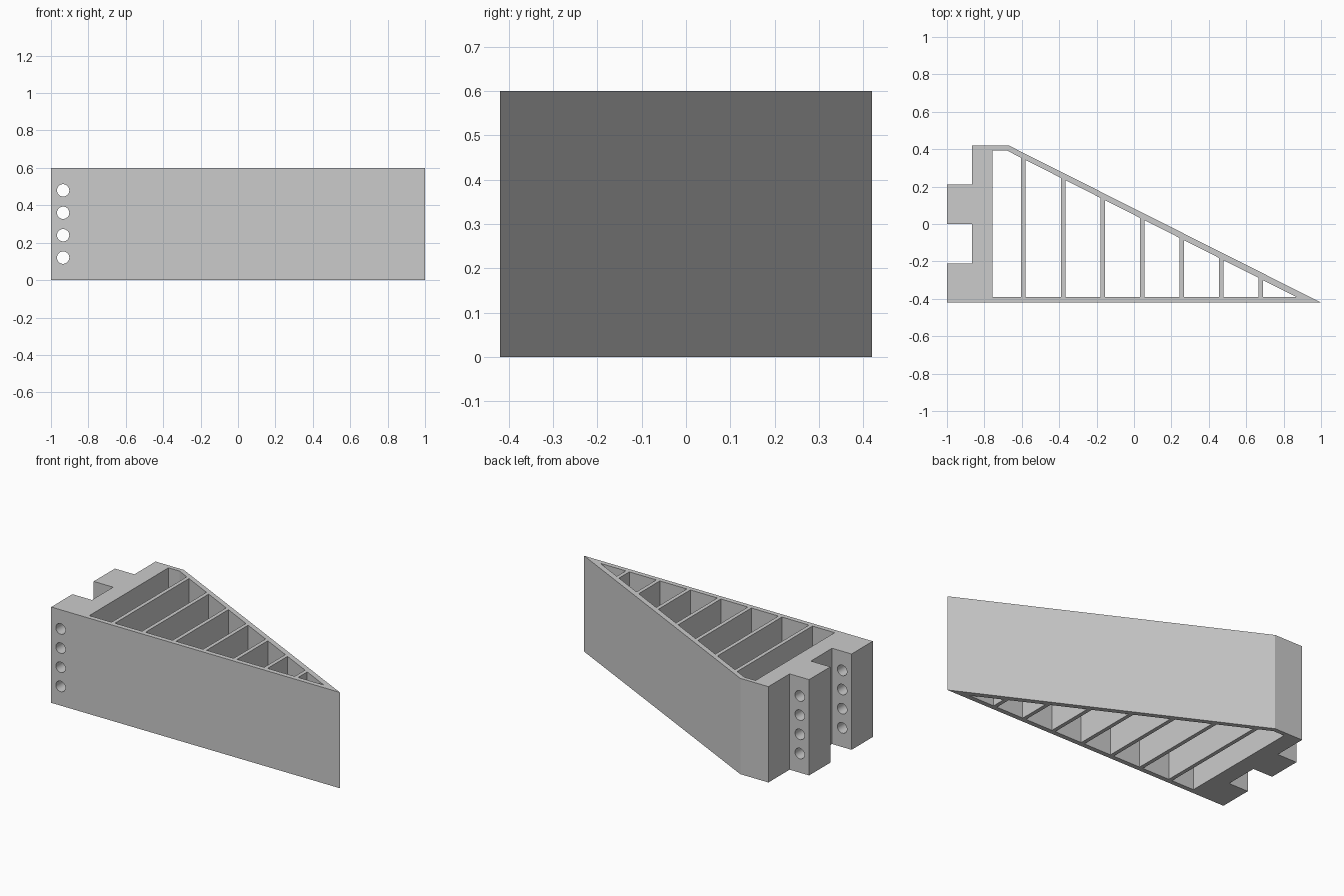
import bpy, bmesh, math
from mathutils import Matrix

cube = bpy.data.objects.get("Cube")
if cube:
    bpy.data.objects.remove(cube, do_unlink=True)

HEIGHT = 0.6

grey = bpy.data.materials.new("light_grey")
grey.use_nodes = True
colour = (0.6, 0.6, 0.6, 1)
grey.diffuse_color = colour
grey.node_tree.nodes["Principled BSDF"].inputs["Base Color"].default_value = colour


def add_prism(bm, outline, z0, z1):
    """Extrude a flat outline upward into a closed prism."""
    face = bm.faces.new([bm.verts.new((x, y, z0)) for x, y in outline])
    top = bmesh.ops.extrude_face_region(bm, geom=[face])["geom"]
    verts = [v for v in top if isinstance(v, bmesh.types.BMVert)]
    bmesh.ops.translate(bm, verts=verts, vec=(0, 0, z1 - z0))


def make_object(name, bm):
    bmesh.ops.recalc_face_normals(bm, faces=bm.faces)
    mesh = bpy.data.meshes.new(name)
    bm.to_mesh(mesh)
    bm.free()
    mesh.materials.append(grey)
    obj = bpy.data.objects.new(name, mesh)
    bpy.context.collection.objects.link(obj)
    return obj


# Solid wedge with two hinge lugs on its left edge
bm = bmesh.new()
add_prism(bm, [(-1, -0.42), (1, -0.42), (-0.67, 0.42), (-0.865, 0.42),
               (-0.865, 0.21), (-1, 0.21), (-1, 0), (-0.865, 0),
               (-0.865, -0.21), (-1, -0.21)], 0, HEIGHT)
wedge = make_object("ribbed_wedge", bm)

# Open cells between the ribs, following the sloping wall
FRONT, BACK = -0.39, 0.393
BEND, TIP = -0.68, 0.867
ribs = [-0.591 + 0.2115 * i for i in range(7)]
half = 0.012


def slope_y(x):
    return BACK + (FRONT - BACK) * (x - BEND) / (TIP - BEND)


bm = bmesh.new()
starts = [-0.757] + [x + half for x in ribs]
ends = [x - half for x in ribs] + [TIP]
for a, b in zip(starts, ends):
    outline = [(a, FRONT), (b, FRONT)]
    if b < TIP:
        outline.append((b, slope_y(b)))
    if a < BEND:
        outline.append((BEND, BACK))
    outline.append((a, min(BACK, slope_y(a))))
    add_prism(bm, outline, -0.1, HEIGHT + 0.1)
cells = make_object("cell_cutter", bm)

# Row of pin holes through both lugs
bm = bmesh.new()
for i in range(1, 5):
    place = Matrix.Translation((-0.935, 0, 0.12 * i)) @ Matrix.Rotation(math.pi / 2, 4, "X")
    bmesh.ops.create_cone(bm, cap_ends=True, segments=32, radius1=0.033,
                          radius2=0.033, depth=1.2, matrix=place)
holes = make_object("pin_hole_cutter", bm)

# Cut the wedge, then drop the cutters
bpy.ops.object.select_all(action="DESELECT")
bpy.context.view_layer.objects.active = wedge
wedge.select_set(True)
for cutter in (cells, holes):
    cutter.hide_render = True
    cut = wedge.modifiers.new(cutter.name, "BOOLEAN")
    cut.operation = "DIFFERENCE"
    cut.solver = "EXACT"
    cut.object = cutter
    bpy.ops.object.modifier_apply(modifier=cut.name)
    bpy.data.objects.remove(cutter, do_unlink=True)

bpy.ops.object.shade_smooth_by_angle(angle=math.radians(20))
